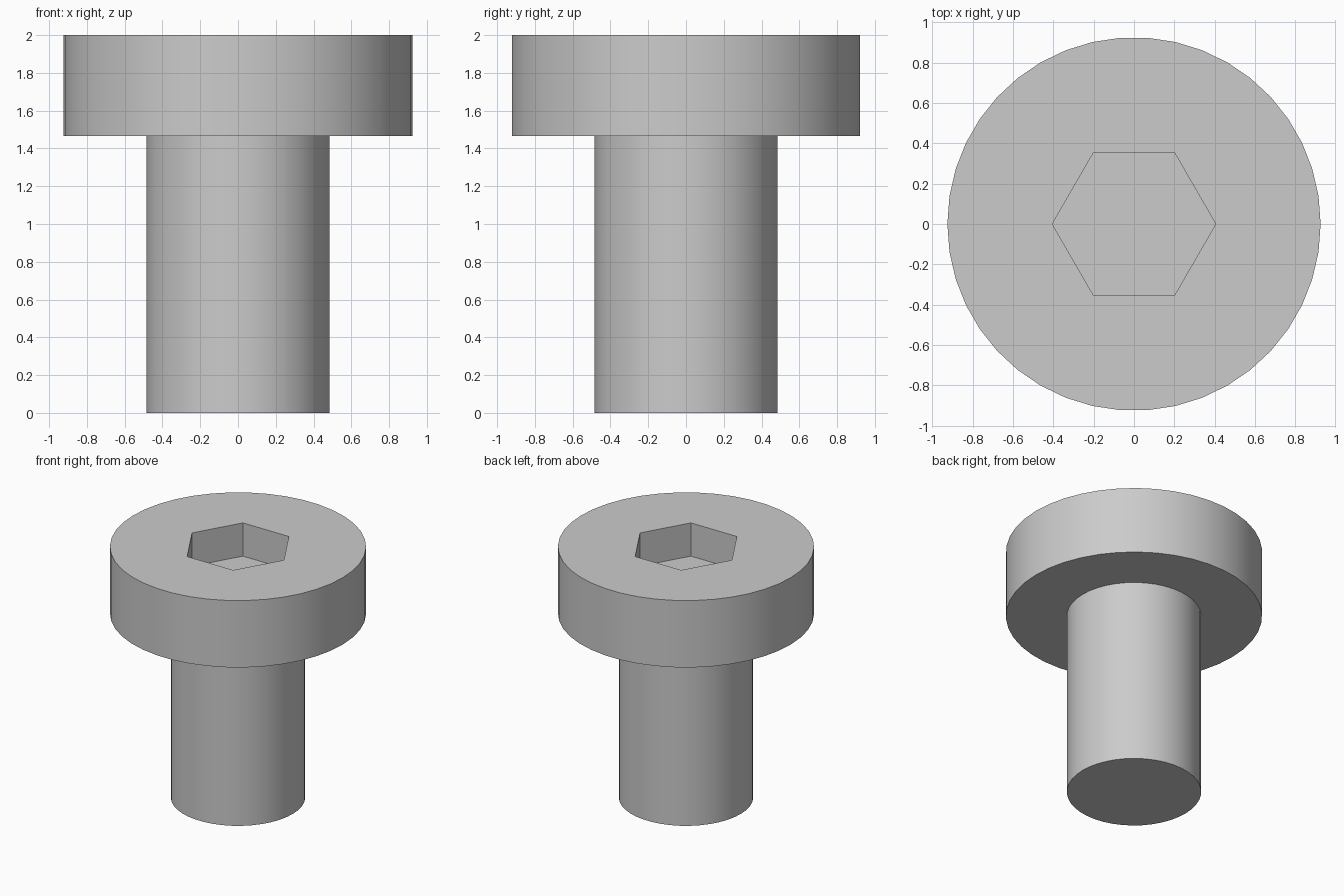
import bpy, bmesh
from math import cos, sin, tau, radians

if "Cube" in bpy.data.objects:
    bpy.data.objects.remove(bpy.data.objects["Cube"], do_unlink=True)

SIDES = 42
HEX = 6
HEAD_R, SHAFT_R, SOCKET_R = 0.925, 0.485, 0.405
TOP, HEAD_BASE, SOCKET_FLOOR = 2.0, 1.467, 1.735

steel = bpy.data.materials.new("plain grey steel")
steel.use_nodes = True
grey = (0.6, 0.6, 0.6, 1.0)
steel.diffuse_color = grey
steel.node_tree.nodes["Principled BSDF"].inputs["Base Color"].default_value = grey

bm = bmesh.new()


def ring(radius, z, count):
    return [bm.verts.new((radius * cos(tau * i / count), radius * sin(tau * i / count), z))
            for i in range(count)]


def wall(a, b):
    n = len(a)
    for i in range(n):
        j = (i + 1) % n
        bm.faces.new((a[i], a[j], b[j], b[i]))


# Shaft and head, as rings from the bottom up
outline = [ring(r, z, SIDES) for r, z in (
    (SHAFT_R, 0), (SHAFT_R, HEAD_BASE), (HEAD_R, HEAD_BASE), (HEAD_R, TOP))]
bm.faces.new(outline[0][::-1])
for low, high in zip(outline, outline[1:]):
    wall(low, high)

# Hexagonal socket sunk into the head
rim = ring(SOCKET_R, TOP, HEX)
floor = ring(SOCKET_R, SOCKET_FLOOR, HEX)
wall(rim, floor)
bm.faces.new(floor)

# Flat top, one face per socket side
step = SIDES // HEX
for k in range(HEX):
    arc = [outline[-1][(k * step + i) % SIDES] for i in range(step + 1)]
    bm.faces.new(arc + [rim[(k + 1) % HEX], rim[k]])

bmesh.ops.recalc_face_normals(bm, faces=bm.faces[:])
mesh = bpy.data.meshes.new("socket_head_bolt")
bm.to_mesh(mesh)
bm.free()
mesh.materials.append(steel)

bolt = bpy.data.objects.new("socket_head_bolt", mesh)
bpy.context.collection.objects.link(bolt)
bpy.ops.object.select_all(action='DESELECT')
bolt.select_set(True)
bpy.context.view_layer.objects.active = bolt
bpy.ops.object.shade_smooth_by_angle(angle=radians(30))
